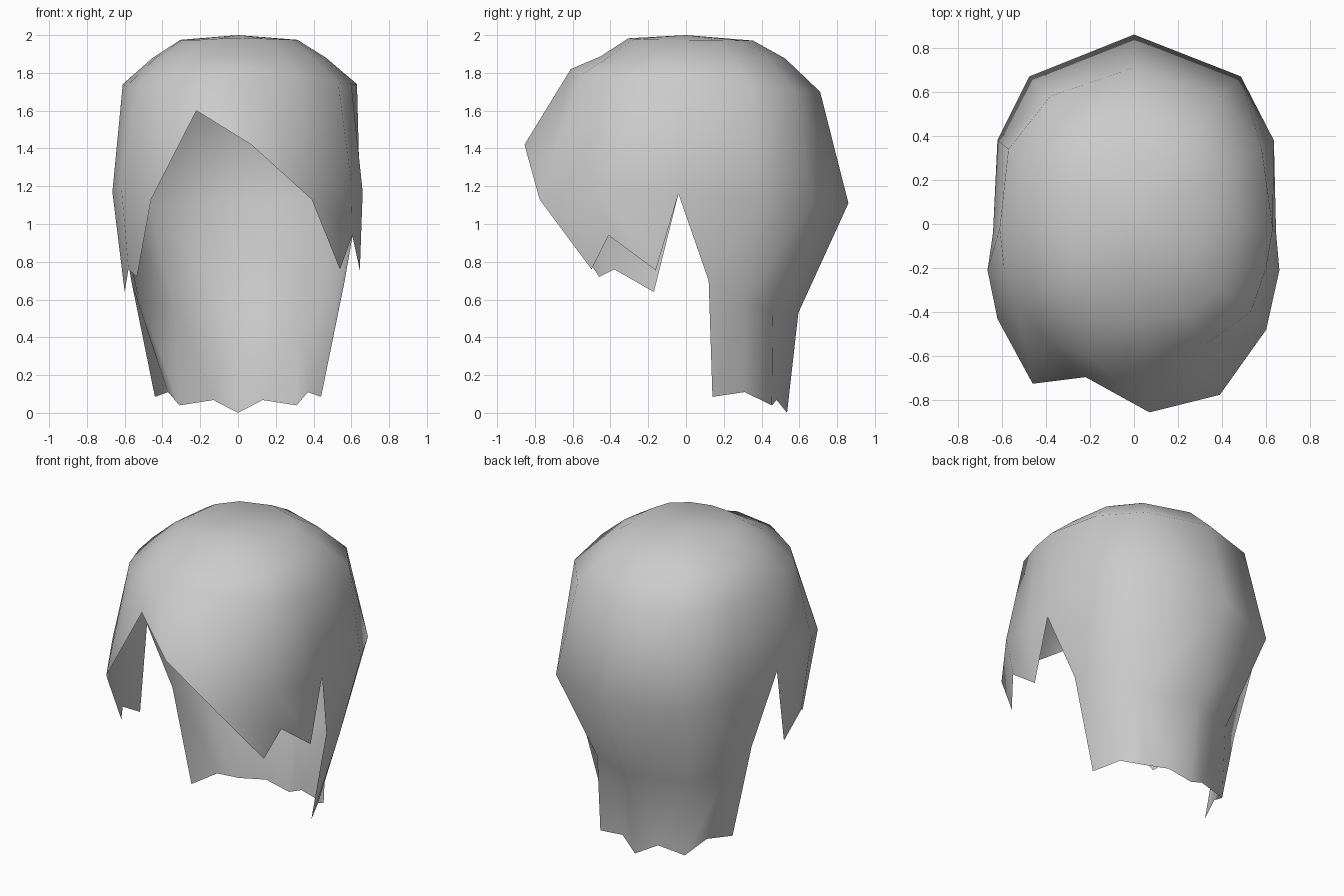
import bpy, bmesh
from mathutils import Vector

cube = bpy.data.objects.get("Cube")
if cube:
    bpy.data.objects.remove(cube)

# One plain grey for the whole hair shell
grey = bpy.data.materials.new("hair grey")
grey.use_nodes = True
grey.diffuse_color = (0.6, 0.6, 0.6, 1)
grey.node_tree.nodes["Principled BSDF"].inputs["Base Color"].default_value = (0.6, 0.6, 0.6, 1)

bm = bmesh.new()


def verts(points):
    return [bm.verts.new(p) for p in points]


def bridge(a, b, closed=False):
    """Join two equal rows of vertices with quads."""
    n = len(a)
    for i in range(n if closed else n - 1):
        j = (i + 1) % n
        bm.faces.new((a[i], a[j], b[j], b[i]))


# Belt at ear height, from the parting round the -x side, back and +x side
belt = verts([
    (-0.22, -0.695, 1.60), (-0.46, -0.725, 1.13), (-0.62, -0.43, 1.22),
    (-0.665, -0.21, 1.17), (-0.64, -0.04, 1.16), (-0.62, 0.38, 1.12),
    (-0.475, 0.67, 1.11), (0, 0.86, 1.11), (0.485, 0.67, 1.11),
    (0.635, 0.38, 1.12), (0.645, -0.04, 1.16), (0.66, -0.21, 1.17),
    (0.60, -0.48, 1.22), (0.39, -0.775, 1.13), (0.07, -0.855, 1.42)])

# Crown ring, then smaller rings closing over the top
crown_points = [
    (-0.20, -0.60, 1.80), (-0.40, -0.52, 1.74), (-0.53, -0.38, 1.73),
    (-0.59, -0.20, 1.73), (-0.61, -0.02, 1.74), (-0.57, 0.34, 1.72),
    (-0.38, 0.58, 1.71), (0, 0.71, 1.70), (0.39, 0.58, 1.71),
    (0.58, 0.34, 1.72), (0.63, -0.02, 1.74), (0.60, -0.20, 1.74),
    (0.53, -0.40, 1.75), (0.32, -0.55, 1.79), (0.05, -0.61, 1.82)]
crown = verts(crown_points)
bridge(belt, crown, True)
previous = crown
for scale, height in ((0.74, 1.88), (0.50, 1.975)):
    ring = verts([(x * scale, y * scale, height + 0.1 * (z - 1.74)) for x, y, z in crown_points])
    bridge(previous, ring, True)
    previous = ring
top = bm.verts.new((0, 0, 2.0))
for i, v in enumerate(previous):
    bm.faces.new((v, previous[(i + 1) % len(previous)], top))

# Long back panel: nape row and jagged hem
nape_half = [(0.565, 0.12, 0.70), (0.525, 0.31, 0.60), (0.33, 0.46, 0.53)]
hem_half = [(0.44, 0.14, 0.085), (0.37, 0.31, 0.11), (0.31, 0.455, 0.04)]


def mirrored(half, middle):
    return [(-x, y, z) for x, y, z in half] + [middle] + half[::-1]


nape = verts(mirrored(nape_half, (0, 0.595, 0.53)))
hem = verts(mirrored(hem_half, (0, 0.535, 0)))
bridge(belt[4:11], nape)
for i in range(6):
    a, b, c, d = nape[i], nape[i + 1], hem[i + 1], hem[i]
    if i in (2, 3):
        notch = bm.verts.new((-0.13 if i == 2 else 0.13, 0.48, 0.068))
        bm.faces.new((a, b, c, notch, d))
    else:
        bm.faces.new((a, b, c, d))

# Jagged side locks in front of the ears: front tip, notch, rear tip
for cols, tips in (
        ((1, 2, 3, 4), [(-0.535, -0.46, 0.72), (-0.58, -0.38, 0.76), (-0.60, -0.17, 0.64)]),
        ((13, 12, 11, 10), [(0.54, -0.50, 0.76), (0.605, -0.41, 0.94), (0.645, -0.16, 0.755)])):
    fringe, temple, side, ear = (belt[c] for c in cols)
    front, notch, rear = verts(tips)
    bm.faces.new((fringe, temple, notch, front))
    bm.faces.new((temple, side, rear, notch))
    bm.faces.new((side, ear, rear))

bmesh.ops.recalc_face_normals(bm, faces=bm.faces)
bm.normal_update()
if top.normal.z < 0:
    bmesh.ops.reverse_faces(bm, faces=bm.faces)
bmesh.ops.triangulate(bm, faces=[f for f in bm.faces if len(f.verts) > 4])
for f in bm.faces:
    f.smooth = True

mesh = bpy.data.meshes.new("hair_shell")
bm.to_mesh(mesh)
bm.free()
mesh.materials.append(grey)
hair = bpy.data.objects.new("hair_shell", mesh)
bpy.context.collection.objects.link(hair)
